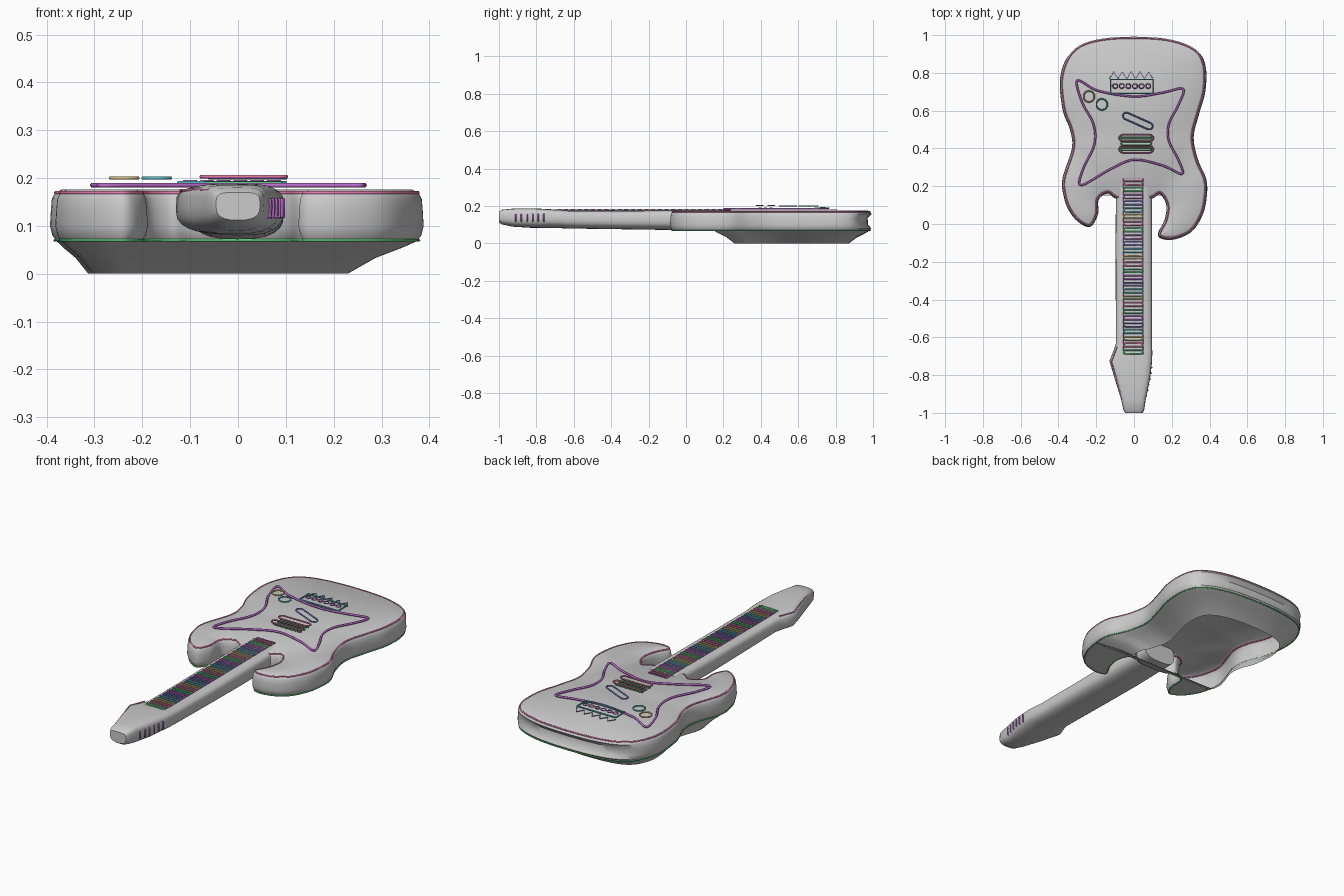
import bpy, bmesh, math
from mathutils import Vector
from mathutils.geometry import delaunay_2d_cdt

if "Cube" in bpy.data.objects:
    bpy.data.objects.remove(bpy.data.objects["Cube"])

STEPS = 6
COLORS = {"pink": (.75, .2, .4, 1), "green": (.1, .6, .2, 1), "purple": (.5, .15, .6, 1),
          "blue": (.2, .2, .6, 1), "teal": (.1, .5, .55, 1), "gold": (.65, .5, .2, 1)}
MATS = {}
for n, c in COLORS.items():
    MATS[n] = bpy.data.materials.new(n)
    MATS[n].diffuse_color = c


def smooth_loop(keys, steps=STEPS):
    """Closed Catmull-Rom loop through 2D keys."""
    out, n = [], len(keys)
    for i in range(n):
        a, b, c, d = (Vector(keys[(i + k) % n]) for k in (-1, 0, 1, 2))
        for s in range(steps):
            t = s / steps
            out.append(.5 * (2 * b + (c - a) * t + (2 * a - 5 * b + 4 * c - d) * t * t
                             + (3 * b - a - 3 * c + d) * t ** 3))
    return out


def inset(loop, dist):
    """Offset a clockwise loop inward by dist(point)."""
    out, n = [], len(loop)
    for i, p in enumerate(loop):
        t = (loop[(i + 1) % n] - loop[i - 1]).normalized()
        out.append(p + Vector((t.y, -t.x)) * dist(p))
    return out


def finish(name, bm, angle=40):
    bmesh.ops.recalc_face_normals(bm, faces=bm.faces)
    me = bpy.data.meshes.new(name)
    bm.to_mesh(me)
    bm.free()
    ob = bpy.data.objects.new(name, me)
    bpy.context.collection.objects.link(ob)
    bpy.ops.object.select_all(action='DESELECT')
    ob.select_set(True)
    bpy.context.view_layer.objects.active = ob
    bpy.ops.object.shade_smooth_by_angle(angle=math.radians(angle))
    return ob


def fill(bm, loop):
    """Flat triangulated cap inside a closed, possibly concave, loop."""
    n, z = len(loop), loop[0][2]
    pts, _, tris, *_ = delaunay_2d_cdt([Vector(p[:2]) for p in loop],
                                       [(i, (i + 1) % n) for i in range(n)], [], 1, 1e-5)
    vs = [bm.verts.new((p.x, p.y, z)) for p in pts]
    for t in tris:
        bm.faces.new([vs[i] for i in t])
    bmesh.ops.remove_doubles(bm, verts=bm.verts, dist=1e-5)


def loft(bm, rings, caps=False):
    vs = [[bm.verts.new(p) for p in r] for r in rings]
    n = len(rings[0])
    for a, b in zip(vs, vs[1:]):
        for i in range(n):
            j = (i + 1) % n
            bm.faces.new((a[i], a[j], b[j], b[i]))
    if caps:
        bm.faces.new(vs[0])
        bm.faces.new(vs[-1])


def tubes(name, loops, color, r=.004, closed=True):
    """Thin round trim following one or more 3D loops."""
    cu = bpy.data.curves.new(name, 'CURVE')
    cu.dimensions = '3D'
    cu.bevel_depth, cu.bevel_resolution = r, 1
    for pts in loops:
        sp = cu.splines.new('POLY')
        sp.points.add(len(pts) - 1)
        for q, p in zip(sp.points, pts):
            q.co = (*p, 1)
        sp.use_cyclic_u = closed
    ob = bpy.data.objects.new(name, cu)
    cu.materials.append(MATS[color])
    bpy.context.collection.objects.link(ob)


def at(loop, z):
    return [(p.x, p.y, z) for p in loop]


def pill(x, y, hx, hy, z, rot=0):
    """Rounded bar outline."""
    pts = []
    for k in range(12):
        a = math.pi * (k % 6) / 5 + (-math.pi / 2 if k < 6 else math.pi / 2)
        px = (hx - hy) * (1 if k < 6 else -1) + hy * math.cos(a)
        py = hy * math.sin(a)
        pts.append((x + px * math.cos(rot) - py * math.sin(rot),
                    y + px * math.sin(rot) + py * math.cos(rot), z))
    return pts


# body outline: the bout first, then the two horns
FRONT = .15
bout = [(-.369, .15), (-.375, .24), (-.325, .4), (-.335, .5), (-.375, .61), (-.385, .79),
        (-.31, .93), (-.14, .985), (.14, .985), (.31, .935), (.372, .85), (.375, .71),
        (.34, .58), (.312, .46), (.335, .34), (.378, .24), (.382, .15)]
horns = [(.36, .05), (.3, -.04), (.2, -.08), (.13, -.06), (.165, .02), (.175, .1), (.14, .16),
         (.1, .14), (.06, .13), (-.06, .13), (-.1, .14), (-.14, .165), (-.19, .13),
         (-.195, .05), (-.235, -.012), (-.3, .02), (-.345, .08)]
outline = smooth_loop(bout + horns)


def ring(d, z, groove=0):
    return at(inset(outline, lambda p: d + groove * max(0, (p.y - .88) / .1)), z)


# body shell: walls with a hollowed tail edge, soft rim and deck
bm = bmesh.new()
loft(bm, [ring(.01, .068), ring(.001, .08), ring(-.004, .1, .02), ring(-.002, .135, .02),
          ring(0, .157), ring(.006, .168), ring(.02, .176)])
fill(bm, ring(.02, .176))
finish("body_shell", bm)

# flat underside below the horns and heel
bm = bmesh.new()
fill(bm, ring(.01, .068))
bmesh.ops.bisect_plane(bm, geom=bm.verts[:] + bm.edges[:] + bm.faces[:], plane_co=(0, FRONT, 0),
                       plane_no=(0, 1, 0), clear_outer=True)
finish("horn_underside", bm)

# open tapered skirt beneath the bout
top = inset(outline, lambda p: .01)[:(len(bout) - 1) * STEPS + 1]
top += [Vector((.372 - .731 * k / 8, FRONT)) for k in range(1, 8)]


def skirt_ring(t, z):
    return [(p.x * (1 - t) + (-.04 + p.x * .72) * t,
             p.y * (1 - t) + (.26 + (p.y - FRONT) * .735) * t, z) for p in top]


bm = bmesh.new()
loft(bm, [skirt_ring(0, .068), skirt_ring(.22, .054), skirt_ring(.6, .033), skirt_ring(1, 0)])
finish("back_skirt", bm, 50)

# neck and headstock: lofted rounded sections (y, left, right, bottom, top)
stations = [(.2, -.095, .095, .075, .18), (-.08, -.098, .096, .072, .178),
            (-.35, -.097, .096, .076, .175), (-.63, -.095, .095, .08, .176),
            (-.68, -.112, .097, .082, .18), (-.725, -.13, .096, .083, .183),
            (-.82, -.102, .085, .083, .188), (-.93, -.068, .062, .09, .186),
            (-.985, -.056, .054, .102, .18), (-1, -.046, .046, .112, .17)]
rings = []
for y, l, r, b, t in stations:
    sec = []
    for k in range(24):
        c, s = math.cos(k * math.pi / 12), math.sin(k * math.pi / 12)
        e = .45 if s > 0 else .75
        sec.append(((l + r) / 2 + (r - l) / 2 * math.copysign(abs(c) ** e, c), y,
                    (b + t) / 2 + (t - b) / 2 * math.copysign(abs(s) ** e, s)))
    rings.append(sec)
bm = bmesh.new()
loft(bm, rings, True)
finish("neck_and_headstock", bm, 50)

# edge trims
tubes("upper_edge_trim", [ring(.008, .169)], "pink")
tubes("lower_edge_trim", [ring(.006, .07)], "green", .003)

# pickguard outline
guard = [(-.3, .76), (-.19, .705), (0, .675), (.15, .695), (.26, .715), (.235, .63), (.185, .53),
         (.185, .44), (.235, .34), (.255, .265), (.15, .31), (0, .34), (-.125, .29), (-.28, .205),
         (-.27, .29), (-.21, .42), (-.215, .53), (-.275, .645)]
tubes("pickguard_trim", [at(smooth_loop(guard), .185)], "purple", .0055)

# pickups
tubes("twin_pickup", [pill(.012, y, .09, .017, .203) for y in (.395, .455)], "pink")
tubes("pickup_bars", [pill(.012, y, .08, .006, .19) for y in (.395, .425, .455)], "green", .003)
tubes("slanted_pickup", [pill(.02, .545, .085, .018, .2, -.42)], "blue")

# control knobs
for name, x, y, col in (("volume_knob", -.238, .675, "gold"), ("tone_knob", -.17, .633, "teal")):
    tubes(name, [pill(x, y, .03, .03, .2)], col)

# bridge plate, saddles and string anchors
tubes("bridge_plate", [[(-.125, .69, .19), (.1, .69, .19), (.1, .765, .19), (-.125, .765, .19)]], "teal")
tubes("bridge_saddles", [pill(-.1 + .035 * k, .73, .013, .012, .193) for k in range(6)], "purple", .003)
tubes("string_anchors", [[(-.13 + .023 * k, .77 + .035 * (k % 2), .182) for k in range(11)]],
      "blue", .002, False)

# fretboard edges and frets
tubes("fretboard_edge", [[(-.055, -.69, .178), (.048, -.69, .178), (.048, .24, .179),
                          (-.055, .24, .179)]], "purple", .003)
for c, col in enumerate(COLORS):
    tubes("frets_%d" % (c + 1), [pill(-.004, .218 - .0358 * k, .052, .009, .18)
                                 for k in range(c, 26, 6)], col)

# headstock trim and tuners
tubes("headstock_trim", [[(-.09, -.65, .174), (-.12, -.73, .174), (-.092, -.82, .176),
                          (-.06, -.93, .174), (-.048, -.97, .172)]], "pink", .003, False)
tubes("tuners", [[(x + d, y, z) for x, z in ((.055, .115), (.07, .12), (.07, .155), (.055, .16))]
                 for y, d in ((-.76, .025), (-.79, .022), (-.82, .017),
                              (-.85, .01), (-.88, .004), (-.91, -.003))], "purple", .004)

for m in bpy.data.materials:
    if m.users and not m.is_grease_pencil:
        m.use_nodes = True
        m.node_tree.nodes["Principled BSDF"].inputs["Base Color"].default_value = m.diffuse_color
